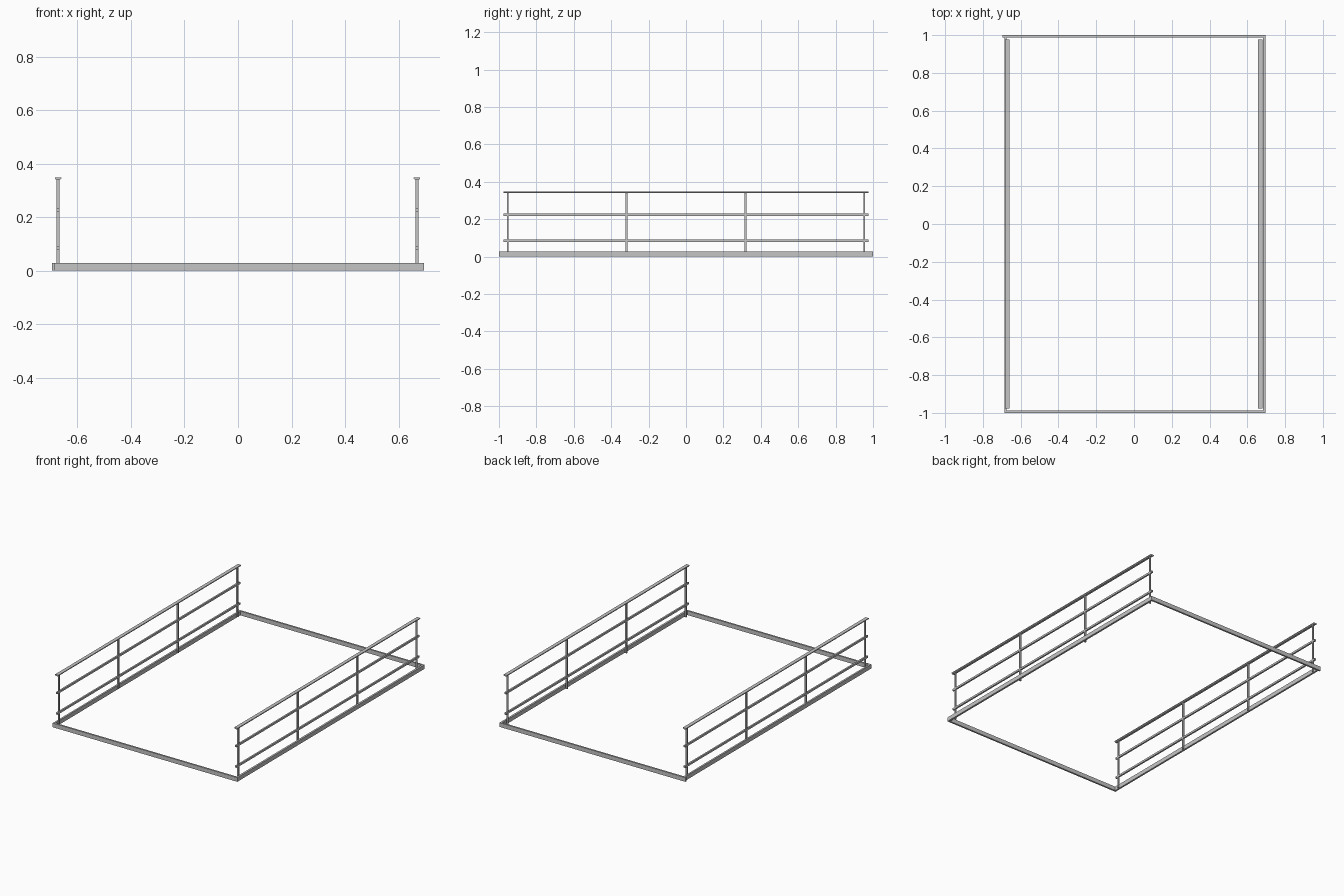
import bpy
import bmesh

if "Cube" in bpy.data.objects:
    bpy.data.objects.remove(bpy.data.objects["Cube"])

steel = bpy.data.materials.new("grey steel")
steel.diffuse_color = (0.56, 0.56, 0.56, 1)
steel.use_nodes = True
steel.node_tree.nodes["Principled BSDF"].inputs["Base Color"].default_value = steel.diffuse_color


def finish(name, bm):
    bmesh.ops.recalc_face_normals(bm, faces=bm.faces)
    me = bpy.data.meshes.new(name)
    bm.to_mesh(me)
    bm.free()
    me.materials.append(steel)
    ob = bpy.data.objects.new(name, me)
    bpy.context.collection.objects.link(ob)
    return ob


def extrude_y(name, profile, y0, y1):
    """Extrude an x/z profile along y."""
    bm = bmesh.new()
    face = bm.faces.new([bm.verts.new((x, y0, z)) for x, z in profile])
    res = bmesh.ops.extrude_face_region(bm, geom=[face])
    verts = [g for g in res["geom"] if isinstance(g, bmesh.types.BMVert)]
    bmesh.ops.translate(bm, verts=verts, vec=(0, y1 - y0, 0))
    return finish(name, bm)


def box(name, x0, x1, y0, y1, z0, z1):
    return extrude_y(name, [(x0, z0), (x1, z0), (x1, z1), (x0, z1)], y0, y1)


# base frame: four narrow upright bars
H = 0.028
box("front_base_bar", -0.686, 0.695, -1.0, -0.988, 0, H)
box("back_base_bar", -0.695, 0.695, 0.988, 1.0, 0, H)
box("left_base_bar", -0.686, -0.674, -0.988, 0.988, 0, H)
box("right_base_bar", 0.682, 0.695, -0.988, 0.988, 0, H)

# guard rails on both long sides
for side, cx in (("left", -0.672), ("right", 0.668)):
    # flared flat handrail
    extrude_y(side + "_handrail",
              [(cx - 0.007, 0.339), (cx + 0.007, 0.339), (cx + 0.012, 0.344),
               (cx + 0.012, 0.349), (cx - 0.012, 0.349), (cx - 0.012, 0.344)],
              -0.976, 0.976)
    # two lower rails
    for label, z in (("middle", 0.225), ("lower", 0.086)):
        box(f"{side}_{label}_rail", cx - 0.0055, cx + 0.0055,
            -0.976, 0.976, z - 0.0065, z + 0.0065)
    # four posts, the end ones slimmer
    for i, (y, w) in enumerate(((-0.953, 0.009), (-0.318, 0.012),
                                (0.318, 0.012), (0.953, 0.009))):
        box(f"{side}_post_{i + 1}", cx - 0.0055, cx + 0.0055,
            y - w / 2, y + w / 2, 0.004, 0.34)
